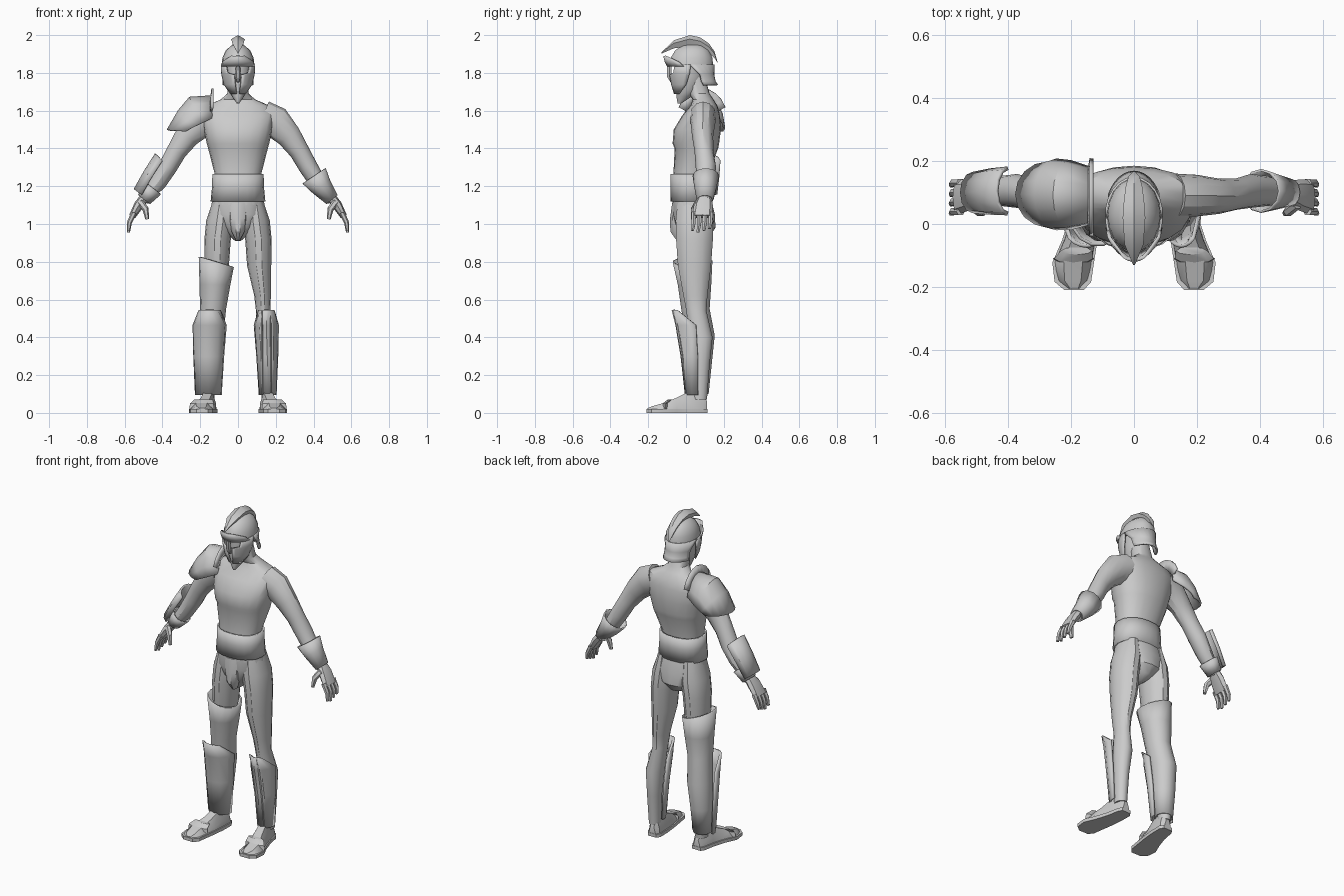
import bpy, bmesh
from math import sin, cos, radians, copysign
from mathutils import Vector as V


def skin(name, rings, closed=True, caps=True, thick=0.0):
    """Bridge equal-sized rings of points into one mesh."""
    bm = bmesh.new()
    rows = [[bm.verts.new(p) for p in r] for r in rings]
    n = len(rows[0])
    for a, b in zip(rows, rows[1:]):
        for i in range(n if closed else n - 1):
            j = (i + 1) % n
            bm.faces.new((a[i], a[j], b[j], b[i]))
    if closed and caps:
        bm.faces.new(rows[0])
        bm.faces.new(rows[-1])
    bmesh.ops.recalc_face_normals(bm, faces=bm.faces[:])
    me = bpy.data.meshes.new(name)
    bm.to_mesh(me)
    bm.free()
    me.shade_smooth()
    me.set_sharp_from_angle(angle=radians(32))
    ob = bpy.data.objects.new(name, me)
    bpy.context.collection.objects.link(ob)
    if thick:
        m = ob.modifiers.new("thickness", 'SOLIDIFY')
        m.thickness, m.offset = thick, 0
    return ob


def hoop(c, A, B, n, arc=None, p=1.0):
    """Ellipse (or arc of it) around c with half axes A and B."""
    out = []
    for i in range(n):
        a = radians(360 * i / n if arc is None else arc[0] + (arc[1] - arc[0]) * i / (n - 1))
        ca, sa = (copysign(abs(f) ** p, f) for f in (cos(a), sin(a)))
        out.append(V(c) + V(A) * ca + V(B) * sa)
    return out


def flat(name, secs, n=14, s=1, p=1.0, arc=None, thick=0.0, caps=True):
    """Horizontal sections: x, y, z, rx, ry, (arc start, arc end)."""
    rings = [hoop((s * q[0], q[1], q[2]), (s * q[3], 0, 0), (0, q[4], 0), n,
                  q[5:7] if len(q) > 5 else arc, p) for q in secs]
    is_open = arc is not None or len(secs[0]) > 5
    return skin(name, rings, not is_open, caps, thick)


def tube(name, secs, n=10, s=1, thick=0.0, caps=True):
    """Limb along a path: x, y, z, radius across, radius in y."""
    rings = []
    for i, q in enumerate(secs):
        a, b = secs[max(i - 1, 0)], secs[min(i + 1, len(secs) - 1)]
        t = V((b[0] - a[0], 0, b[2] - a[2])).normalized()
        rings.append(hoop((s * q[0], q[1], q[2]), V((-s * t.z, 0, t.x)) * q[3], (0, q[4], 0), n))
    return skin(name, rings, True, caps, thick)


# torso with neck
flat("torso", [(0, .03, 1.10, .135, .10), (0, .025, 1.26, .122, .092), (0, .055, 1.40, .158, .115),
               (0, .052, 1.425, .165, .123), (0, .06, 1.50, .182, .125), (0, .08, 1.575, .2, .10),
               (0, .095, 1.625, .17, .072), (0, .09, 1.66, .09, .055), (0, .07, 1.69, .057, .055),
               (0, .045, 1.78, .052, .055)], 20, p=.88)
flat("waist_band", [(0, .027, 1.12, .14, .105), (0, .027, 1.20, .132, .104), (0, .027, 1.265, .131, .104)],
     20, p=.88, thick=.01, caps=False)
flat("pelvis", [(0, .03, 1.14, .134, .10), (0, .04, 1.05, .15, .113), (0, .05, .98, .105, .106),
                (0, .05, .935, .045, .075), (0, .03, .91, .015, .04)], 16, p=.9)
flat("front_pouch", [(0, -.045, 1.11, .055, .03), (0, -.05, 1.03, .048, .036), (0, -.045, .96, .034, .04),
                     (0, -.03, .912, .01, .02)], 10)

# legs, feet, arms and hands on both sides
foot = [(.112, .15, .022, .06), (.09, .15, .036, .10), (.02, .157, .042, .115), (-.05, .172, .05, .08),
        (-.12, .193, .06, .052), (-.18, .194, .052, .035), (-.205, .19, .025, .025)]
for s, side in ((1, "left"), (-1, "right")):
    flat(side + "_leg", [(.085, .04, 1.13, .045, .085), (.095, .045, 1.02, .073, .102), (.108, .045, .92, .07, .10),
                         (.112, .045, .78, .064, .09), (.13, .05, .62, .044, .065), (.133, .055, .54, .038, .055),
                         (.15, .08, .40, .05, .062), (.157, .078, .25, .04, .048), (.157, .072, .07, .033, .04)],
         14, s)
    skin(side + "_foot", [[(s * (x + w * k), y, max(.004, h * m)) for k, m in
                           ((-1, 0), (1, 0), (.95, .45), (.5, 1), (-.5, 1), (-.95, .45))] for y, x, w, h in foot])
    skin(side + "_sole", [[(s * (x + (w + .006) * k), y * 1.02, z) for k, z in
                           ((-1, 0), (1, 0), (1, .02), (-1, .02))] for y, x, w, h in foot])
    flat(side + "_toe_strap", [(.182, -.085, .07, .05, .012), (.192, -.11, .05, .062, .014),
                               (.192, -.11, .02, .066, .016)], 8, s)
    tube(side + "_arm", [(.13, .09, 1.57, .085, .07), (.20, .09, 1.54, .085, .066), (.27, .088, 1.465, .066, .056),
                         (.325, .095, 1.385, .053, .05), (.37, .105, 1.305, .05, .054),
                         (.42, .105, 1.225, .045, .048), (.50, .1, 1.125, .03, .036)], 12, s)
    tube(side + "_palm", [(.49, .1, 1.145, .026, .034), (.525, .092, 1.10, .026, .05),
                          (.56, .085, 1.04, .018, .055)], 8, s)
    for i in range(4):
        y, d = .04 + .03 * i, .01 * abs(i - 1)
        tube("%s_finger_%d" % (side, i + 1), [(.55, y, 1.06, .015, .014), (.574, y, 1.01, .013, .013),
                                              (.58, y - .006, .955 + d, .008, .009)], 6, s)
    tube(side + "_thumb", [(.52, .065, 1.12, .018, .018), (.49, .04, 1.08, .017, .016),
                           (.48, .035, 1.025, .01, .011)], 6, s)

# wrist guards: flared cuff on one arm, outer plate on the other
tube("left_bracer", [(.403, .105, 1.255, .07, .066), (.44, .103, 1.20, .054, .056), (.497, .1, 1.13, .034, .04)],
     12, 1, .008, False)
tube("right_wrist_cuff", [(.45, .103, 1.19, .05, .055), (.497, .1, 1.13, .036, .042)], 12, -1, .008, False)


def shell(name, secs, n=8, spread=90):
    """Half hoop plate: base x, z, crown x, z, centre y, half depth."""
    return skin(name, [hoop((bx, y, bz), (tx - bx, 0, tz - bz), (0, r, 0), n, (-spread, spread))
                       for bx, bz, tx, tz, y, r in secs], False, thick=.012)


shell("right_forearm_plate", [(-.40, 1.335, -.435, 1.37, .105, .072), (-.455, 1.25, -.495, 1.275, .103, .068),
                              (-.51, 1.155, -.547, 1.182, .1, .06)], 7)
shell("shoulder_guard", [(-.135, 1.56, -.145, 1.675, .09, .085), (-.20, 1.53, -.255, 1.668, .092, .105),
                         (-.245, 1.508, -.312, 1.60, .094, .108), (-.275, 1.49, -.372, 1.497, .094, .098)], 9)
skin("shoulder_flange", [hoop((x, .085, 1.55), (0, 0, rz), (0, ry, 0), 9, (-66, 66))
                         for x, rz, ry in ((-.143, .105, .085), (-.135, .167, .135))], False, thick=.012)

# leg armour: long legging on one leg, greaves on both
legging = flat("right_legging", [(.115, .035, .80, .088, .102), (.122, .045, .68, .077, .086),
                                 (.132, .05, .55, .064, .072), (.148, .075, .41, .066, .074),
                                 (.155, .072, .25, .058, .06), (.157, .068, .10, .048, .048)],
               14, -1, thick=.01, caps=False)
for v in legging.data.vertices:
    if v.co.z > .75:
        v.co.z -= (v.co.x + .115) * .3
for s, side, wide in ((1, "left", 0), (-1, "right", .024)):
    flat(side + "_greave", [(.157, .055, .095, .042 + wide, .055, -190, 10),
                            (.155, .05, .30, .053 + wide, .073, -190, 10),
                            (.15, .045, .465, .061 + wide, .095, -185, 5),
                            (.15, .035, .545, .058 + wide, .105, -130, -50)], 7, s, thick=.012)
    for k in (-.022, .022):  # raised ribs down the shin of the narrow greave
        if s > 0:
            flat("greave_rib", [(.153 + k, .007, .10, .005, .008), (.152 + k, -.018, .30, .005, .008),
                                (.15 + k, -.045, .465, .005, .008), (.15 + k, -.06, .54, .005, .008)], 4)

# head inside the helmet
flat("head", [(0, -.035, 1.638, .006, .01), (0, -.01, 1.675, .032, .042), (0, .01, 1.71, .053, .062),
              (0, .018, 1.78, .066, .08), (0, .03, 1.86, .072, .09)], 14)

# helmet dome, neck skirt, brow, nose bar and cheek guards
flat("helmet_dome", [(0, .028, 1.835, .086, .117), (0, .03, 1.88, .083, .112), (0, .032, 1.92, .064, .09),
                     (0, .035, 1.945, .035, .055), (0, .035, 1.952, .008, .015)], 18)
flat("helmet_skirt", [(0, .028, 1.845, .087, .117, -5, 185), (0, .03, 1.79, .083, .115, 22, 158),
                      (0, .03, 1.755, .085, .122, 25, 155), (0, .03, 1.735, .088, .135, 28, 152)],
     13, thick=.01)
flat("helmet_brow", [(0, .02, 1.835, .089, .115, -165, -15), (0, .01, 1.86, .088, .118, -155, -25),
                     (0, 0, 1.89, .075, .115, -115, -65)], 9, thick=.01)
flat("nose_bar", [(0, -.075, 1.75, .006, .008), (0, -.088, 1.78, .016, .014), (0, -.088, 1.85, .01, .014)], 6)
for s, side in ((1, "left"), (-1, "right")):
    flat(side + "_cheek_guard", [(0, .018, 1.845, .086, .112, -42, 3), (0, .016, 1.80, .084, .105, -50, 3),
                                 (0, .014, 1.79, .083, .1, -77, 2), (0, .01, 1.74, .072, .086, -79, -5),
                                 (0, 0, 1.69, .045, .06, -82, -35)], 7, s, thick=.01)

# crest: y, top z, bottom z, half width
crest = [(-.13, 1.908, 1.902, .003), (-.065, 1.972, 1.93, .03), (.02, 2.0, 1.94, .036), (.075, 1.988, 1.93, .032),
         (.12, 1.957, 1.905, .026), (.15, 1.915, 1.88, .018), (.166, 1.862, 1.855, .004)]
skin("helmet_crest", [[(0, y, t), (w, y, t - .35 * (t - b)), (w * .45, y, b), (-w * .45, y, b),
                       (-w, y, t - .35 * (t - b))] for y, t, b, w in crest])
